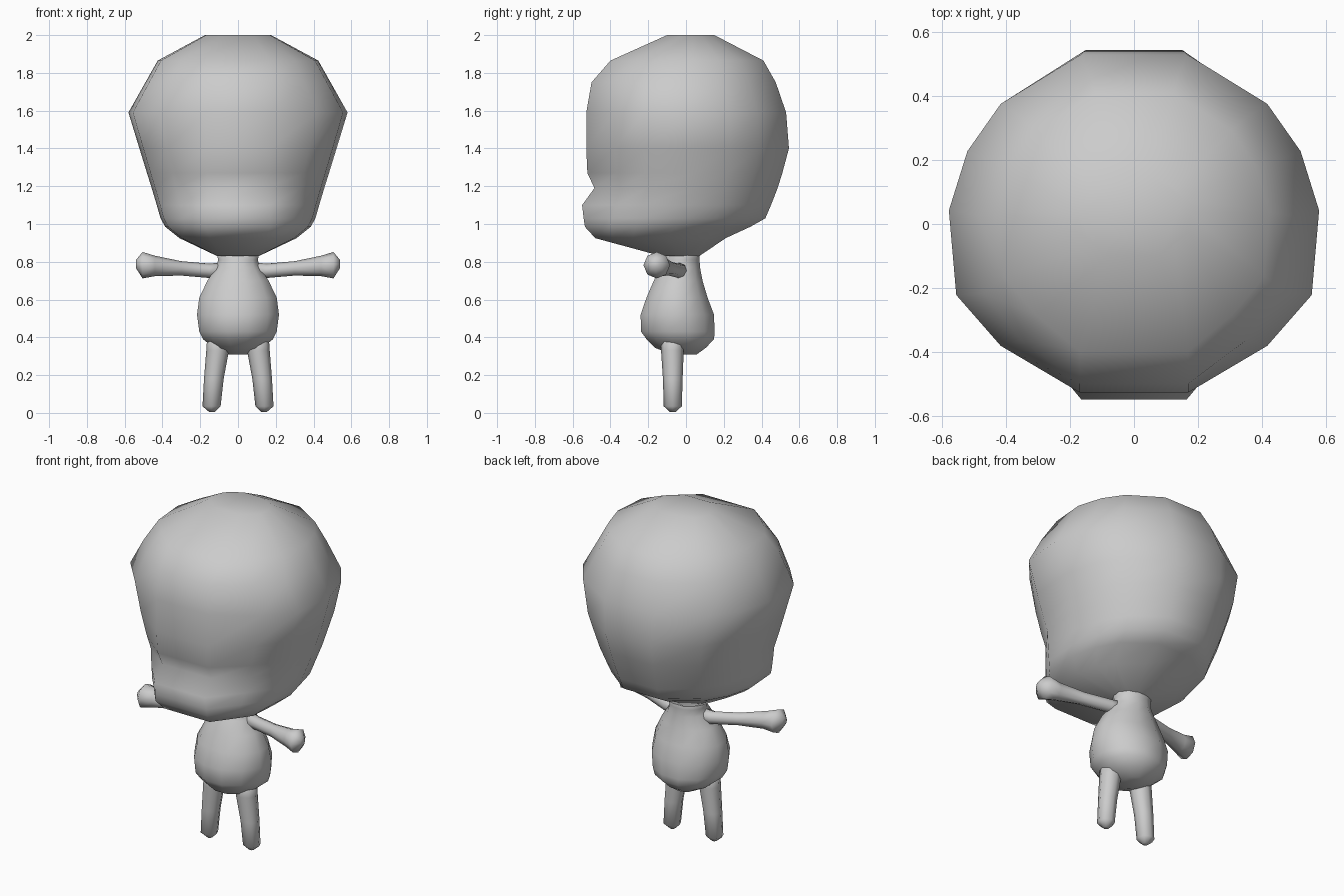
import bpy, math
from mathutils import Vector


def loft(name, rings, mirror=False):
    """Skin a list of equal-length point rings and cap both ends."""
    n = len(rings[0])
    verts = [p for r in rings for p in r]
    faces = [(a * n + i, a * n + (i + 1) % n, (a + 1) * n + (i + 1) % n, (a + 1) * n + i)
             for a in range(len(rings) - 1) for i in range(n)]
    faces += [tuple(reversed(range(n))), tuple(range(len(verts) - n, len(verts)))]
    mesh = bpy.data.meshes.new(name)
    mesh.from_pydata(verts, [], faces)
    obj = bpy.data.objects.new(name, mesh)
    bpy.context.collection.objects.link(obj)
    for p in mesh.polygons:
        p.use_smooth = True
    if mirror:
        obj.modifiers.new("mirror", 'MIRROR')
    return obj


def circle(n, phase=0.5):
    return [(math.cos(2 * math.pi * (i + phase) / n), math.sin(2 * math.pi * (i + phase) / n))
            for i in range(n)]


# Head: right half outline, back to front, scaled per level; front pair set on its own
HALF = [(0.29, 1.0), (0.72, 0.71), (0.90, 0.43), (1.0, 0.08), (0.96, -0.42), (0.72, -0.72)]


def head_ring(z, width, front, back, face_x, face_y):
    mid, depth = (front + back) / 2, (back - front) / 2
    right = [(x * width, mid + y * depth) for x, y in HALF] + [(face_x, face_y)]
    left = [(-x, y) for x, y in reversed(right)]
    # run counter-clockwise seen from above
    return [Vector((x, y, z)) for x, y in reversed(right + left)]


# z, half width, side front, back, face half width, face front
head_levels = [
    (0.83, 0.11, -0.13, 0.07, 0.04, -0.13),
    (0.925, 0.31, -0.48, 0.21, 0.15, -0.48),
    (0.985, 0.385, -0.52, 0.34, 0.17, -0.535),
    (1.03, 0.41, -0.52, 0.42, 0.17, -0.542),
    (1.10, 0.43, -0.51, 0.45, 0.165, -0.55),
    (1.19, 0.457, -0.49, 0.485, 0.16, -0.485),
    (1.27, 0.482, -0.51, 0.51, 0.165, -0.522),
    (1.40, 0.522, -0.53, 0.545, 0.17, -0.528),
    (1.59, 0.58, -0.53, 0.53, 0.17, -0.528),
    (1.75, 0.49, -0.50, 0.475, 0.17, -0.50),
    (1.865, 0.425, -0.40, 0.41, 0.17, -0.40),
    (2.0, 0.175, -0.10, 0.15, 0.08, -0.10),
]
loft("head", [head_ring(*lv) for lv in head_levels])

# Torso with neck: z, half width, front, back
torso_levels = [
    (0.31, 0.06, -0.08, 0.06), (0.345, 0.13, -0.17, 0.11), (0.39, 0.185, -0.215, 0.155),
    (0.43, 0.205, -0.245, 0.158), (0.52, 0.217, -0.247, 0.155), (0.61, 0.205, -0.215, 0.12),
    (0.70, 0.162, -0.175, 0.092), (0.77, 0.115, -0.14, 0.078), (0.81, 0.105, -0.11, 0.075),
    (0.88, 0.12, -0.11, 0.075),
]
loft("torso", [[Vector((x * w / math.cos(math.pi / 12), (f + b) / 2 + y * (b - f) / 2, z))
                for x, y in circle(12)] for z, w, f, b in torso_levels])

# Arms reach sideways and slightly forward: x, y, z, radius
arm_levels = [
    (0.06, -0.03, 0.755, 0.045), (0.15, -0.04, 0.752, 0.038), (0.30, -0.09, 0.765, 0.038),
    (0.44, -0.14, 0.778, 0.054), (0.505, -0.155, 0.782, 0.070), (0.54, -0.16, 0.788, 0.022),
]
loft("arm", [[Vector((x, y + c * r, z + s * r)) for c, s in circle(8, 0)]
             for x, y, z, r in arm_levels], mirror=True)

# Legs, slightly splayed: x, y, z, radius
leg_levels = [
    (0.138, -0.07, 0.005, 0.015), (0.14, -0.07, 0.035, 0.048), (0.128, -0.07, 0.18, 0.052),
    (0.108, -0.072, 0.33, 0.060), (0.10, -0.072, 0.42, 0.062),
]
loft("leg", [[Vector((x + c * r, y + s * r, z)) for c, s in circle(8, 0)]
             for x, y, z, r in leg_levels], mirror=True)
